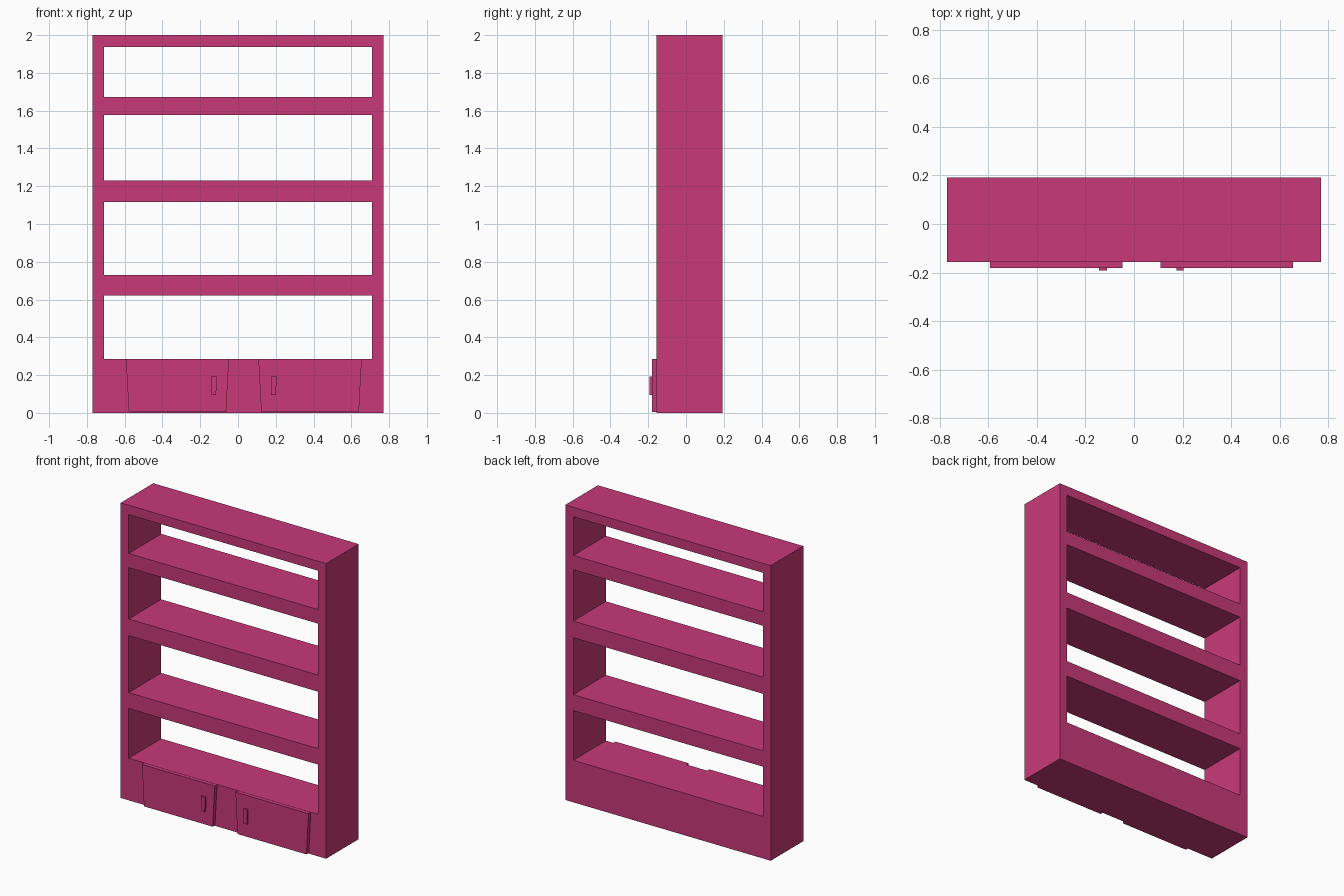
import bpy, bmesh

if "Cube" in bpy.data.objects:
    bpy.data.objects.remove(bpy.data.objects["Cube"])

FRONT, BACK = -0.156, 0.192

paint = bpy.data.materials.new("pink_paint")
paint.diffuse_color = (0.58, 0.042, 0.19, 1)
paint.use_nodes = True
paint.node_tree.nodes["Principled BSDF"].inputs["Base Color"].default_value = paint.diffuse_color


def finish(name, bm):
    bmesh.ops.recalc_face_normals(bm, faces=bm.faces[:])
    mesh = bpy.data.meshes.new(name)
    bm.to_mesh(mesh)
    bm.free()
    mesh.materials.append(paint)
    obj = bpy.data.objects.new(name, mesh)
    bpy.context.collection.objects.link(obj)
    return obj


def extrude_back(bm, depth):
    res = bmesh.ops.extrude_face_region(bm, geom=bm.faces[:], use_keep_orig=True)
    verts = [g for g in res["geom"] if isinstance(g, bmesh.types.BMVert)]
    bmesh.ops.translate(bm, vec=(0, depth, 0), verts=verts)


def panel(name, x0, x1, z0, z1, taper, y0, y1):
    """Flat slab, narrower at the bottom by taper on each side."""
    bm = bmesh.new()
    outline = [(x0 + taper, z0), (x1 - taper, z0), (x1, z1), (x0, z1)]
    bm.faces.new([bm.verts.new((x, y0, z)) for x, z in outline])
    extrude_back(bm, y1 - y0)
    return finish(name, bm)


# Bookcase frame: rows alternate between solid board and through opening
xs = [-0.77, -0.71, 0.71, 0.77]
zs = [0, 0.285, 0.622, 0.73, 1.116, 1.229, 1.577, 1.673, 1.936, 2.0]
bm = bmesh.new()
grid = [[bm.verts.new((x, FRONT, z)) for x in xs] for z in zs]
for r in range(len(zs) - 1):
    for c in range(3):
        if c == 1 and r % 2 == 1:
            continue
        bm.faces.new([grid[r][c], grid[r][c + 1], grid[r + 1][c + 1], grid[r + 1][c]])
extrude_back(bm, BACK - FRONT)
finish("bookcase_frame", bm)

# Cupboard doors, tapering slightly towards the floor
panel("left_door", -0.593, -0.048, 0.004, 0.284, 0.015, -0.181, FRONT + 0.001)
panel("right_door", 0.108, 0.655, 0.004, 0.284, 0.015, -0.181, FRONT + 0.001)

# Door handles
panel("left_handle", -0.143, -0.112, 0.094, 0.193, 0.004, -0.192, -0.18)
panel("right_handle", 0.174, 0.203, 0.094, 0.193, 0.001, -0.192, -0.18)
